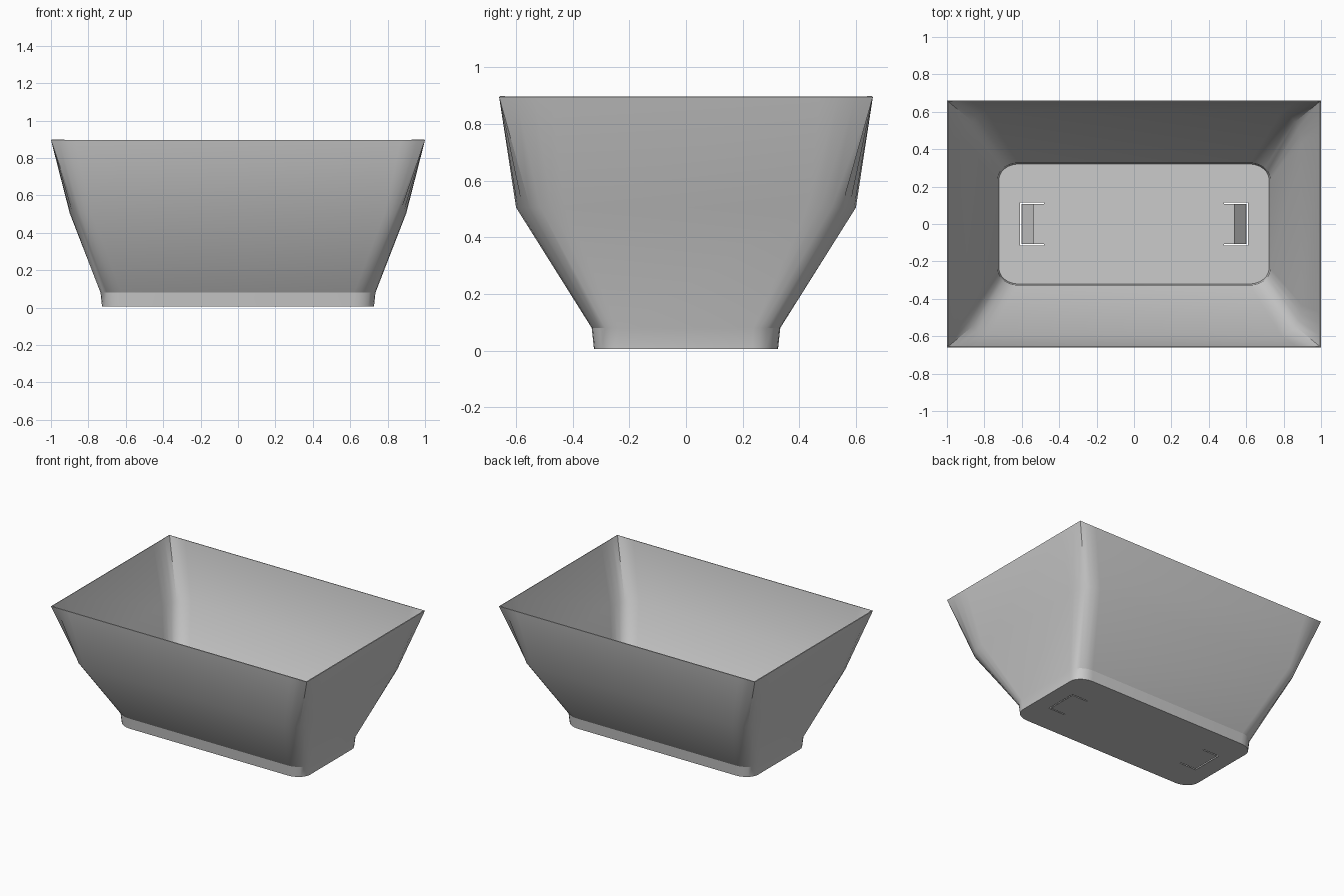
import bpy, bmesh, math

if "Cube" in bpy.data.objects:
    bpy.data.objects.remove(bpy.data.objects["Cube"])

N = 6  # segments per rounded corner


def rounded(hx, hy, rx, ry, z):
    """Rounded rectangle ring, counter-clockwise."""
    pts = []
    for k, (sx, sy) in enumerate([(1, 1), (-1, 1), (-1, -1), (1, -1)]):
        for i in range(N + 1):
            a = math.pi / 2 * (k + i / N)
            pts.append((sx * (hx - rx) + rx * math.cos(a),
                        sy * (hy - ry) + ry * math.sin(a), z))
    return pts


def squared(hx, hy, rx, ry, z):
    """Sharp rectangle with points that match a rounded ring."""
    pts = []
    for k, (sx, sy) in enumerate([(1, 1), (-1, 1), (-1, -1), (1, -1)]):
        for i in range(N + 1):
            t = i / N if k % 2 == 0 else 1 - i / N
            pts.append((sx * (hx - rx * max(0, 2 * t - 1)),
                        sy * (hy - ry * max(0, 1 - 2 * t)), z))
    return pts


def mesh_object(name, bm):
    bmesh.ops.recalc_face_normals(bm, faces=bm.faces)
    me = bpy.data.meshes.new(name)
    bm.to_mesh(me)
    bm.free()
    ob = bpy.data.objects.new(name, me)
    bpy.context.collection.objects.link(ob)
    return ob


def prism(name, outline, depth):
    """Extrude a closed outline along a vector."""
    bm = bmesh.new()
    f = bm.faces.new([bm.verts.new(p) for p in outline])
    r = bmesh.ops.extrude_face_region(bm, geom=[f])
    vs = [v for v in r["geom"] if isinstance(v, bmesh.types.BMVert)]
    bmesh.ops.translate(bm, verts=vs, vec=depth)
    return mesh_object(name, bm)


# Thin tub: foot, flared lower wall, square-cornered upper wall
rings = [
    rounded(0.727, 0.325, 0.11, 0.09, 0.005),
    rounded(0.735, 0.333, 0.115, 0.095, 0.08),
    rounded(0.90, 0.60, 0.115, 0.17, 0.505),
    squared(1.0, 0.66, 0.13, 0.185, 0.896),
]
bm = bmesh.new()
loops = [[bm.verts.new(p) for p in r] for r in rings]
bm.faces.new(loops[0])
for a, b in zip(loops, loops[1:]):
    for i in range(len(a)):
        j = (i + 1) % len(a)
        bm.faces.new((a[i], a[j], b[j], b[i]))
# make sure the open shell faces outward
bmesh.ops.recalc_face_normals(bm, faces=bm.faces)
if next(f for f in bm.faces if len(f.verts) > 4).normal.z > 0:
    bmesh.ops.reverse_faces(bm, faces=bm.faces)
me = bpy.data.meshes.new("tub")
bm.to_mesh(me)
bm.free()
tub = bpy.data.objects.new("tub", me)
bpy.context.collection.objects.link(tub)

bpy.context.view_layer.objects.active = tub
tub.select_set(True)
wall = tub.modifiers.new("wall", 'SOLIDIFY')
wall.thickness = 0.006
wall.offset = -1
bpy.ops.object.modifier_apply(modifier="wall")

for side, s in (("left", -1), ("right", 1)):
    # U-shaped slot through the floor
    u = [(0.48, 0.115), (0.61, 0.115), (0.61, -0.115), (0.48, -0.115),
         (0.48, -0.107), (0.601, -0.107), (0.601, 0.107), (0.48, 0.107)]
    slot = prism(side + "_slot_cutter", [(s * x, y, -0.02) for x, y in u], (0, 0, 0.06))
    slot.hide_render = True
    cut = tub.modifiers.new("slot", 'BOOLEAN')
    cut.object = slot
    cut.operation = 'DIFFERENCE'
    cut.solver = 'EXACT'
    bpy.ops.object.modifier_apply(modifier="slot")
    bpy.data.objects.remove(slot)

    # Wedge-shaped catch on the end of the floor tab
    prism(side + "_catch",
          [(s * x, -0.107, z) for x, z in [(0.535, 0.009), (0.60, 0.009), (0.535, 0.08)]],
          (0, 0.214, 0))

bpy.ops.object.shade_smooth_by_angle(angle=math.radians(25))
